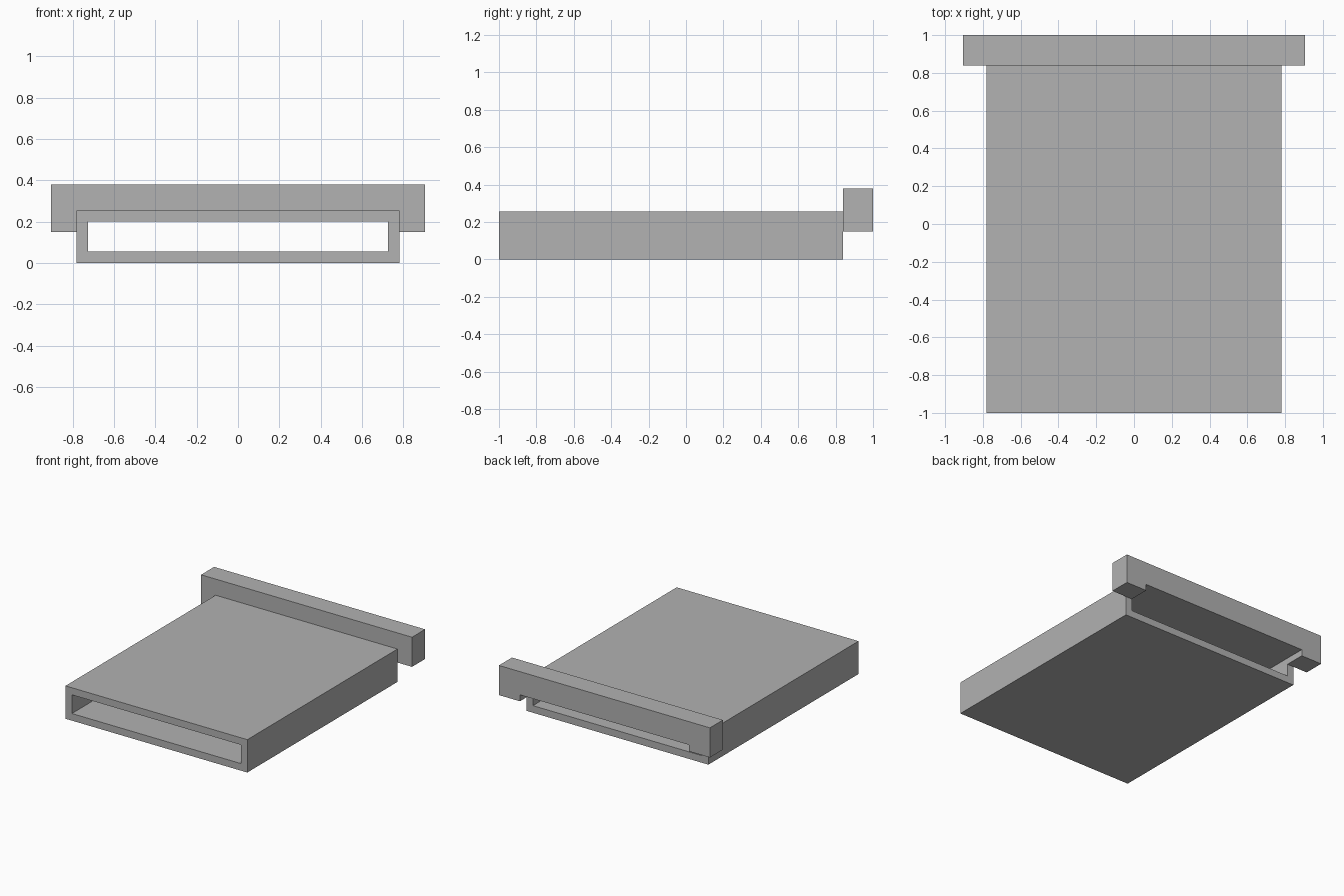
import bpy
import bmesh

cube = bpy.data.objects.get("Cube")
if cube:
    bpy.data.objects.remove(cube, do_unlink=True)

# Single plain grey
grey = bpy.data.materials.new("plain_grey")
grey.use_nodes = True
colour = (0.445, 0.445, 0.445, 1)
grey.diffuse_color = colour
grey.node_tree.nodes["Principled BSDF"].inputs["Base Color"].default_value = colour

HALF_W, HEIGHT, WALL = 0.78, 0.255, 0.055   # sleeve section
FRONT, JOINT, BACK = -1.0, 0.84, 1.0        # positions along y
BAR_HALF, BAR_LOW, BAR_TOP = 0.905, 0.15, 0.38
INNER = HALF_W - WALL
ROOF = HEIGHT - WALL


def rectangle(half, low, high):
    return [(-half, low), (half, low), (half, high), (-half, high)]


def extrude_y(bm, faces, depth):
    """Give flat xz faces a thickness along +y."""
    moved = bmesh.ops.extrude_face_region(bm, geom=faces, use_keep_orig=True)["geom"]
    verts = [v for v in moved if isinstance(v, bmesh.types.BMVert)]
    bmesh.ops.translate(bm, verts=verts, vec=(0, depth, 0))
    bmesh.ops.recalc_face_normals(bm, faces=bm.faces)


def finish(name, bm):
    mesh = bpy.data.meshes.new(name)
    bm.to_mesh(mesh)
    bm.free()
    mesh.materials.append(grey)
    bpy.context.collection.objects.link(bpy.data.objects.new(name, mesh))


# Flat hollow sleeve, open at both ends
bm = bmesh.new()
outer = [bm.verts.new((x, FRONT, z)) for x, z in rectangle(HALF_W, 0, HEIGHT)]
inner = [bm.verts.new((x, FRONT, z)) for x, z in rectangle(INNER, WALL, ROOF)]
ring = [bm.faces.new((outer[i], outer[(i + 1) % 4], inner[(i + 1) % 4], inner[i]))
        for i in range(4)]
extrude_y(bm, ring, JOINT - FRONT)
finish("sleeve", bm)

# Raised cross bar at the back, notched underneath to clear the opening
bm = bmesh.new()
right_half = [(INNER, ROOF), (INNER, BAR_LOW), (BAR_HALF, BAR_LOW), (BAR_HALF, BAR_TOP)]
profile = right_half + [(-x, z) for x, z in reversed(right_half)]
face = bm.faces.new([bm.verts.new((x, JOINT, z)) for x, z in profile])
extrude_y(bm, [face], BACK - JOINT)
finish("cross_bar", bm)
